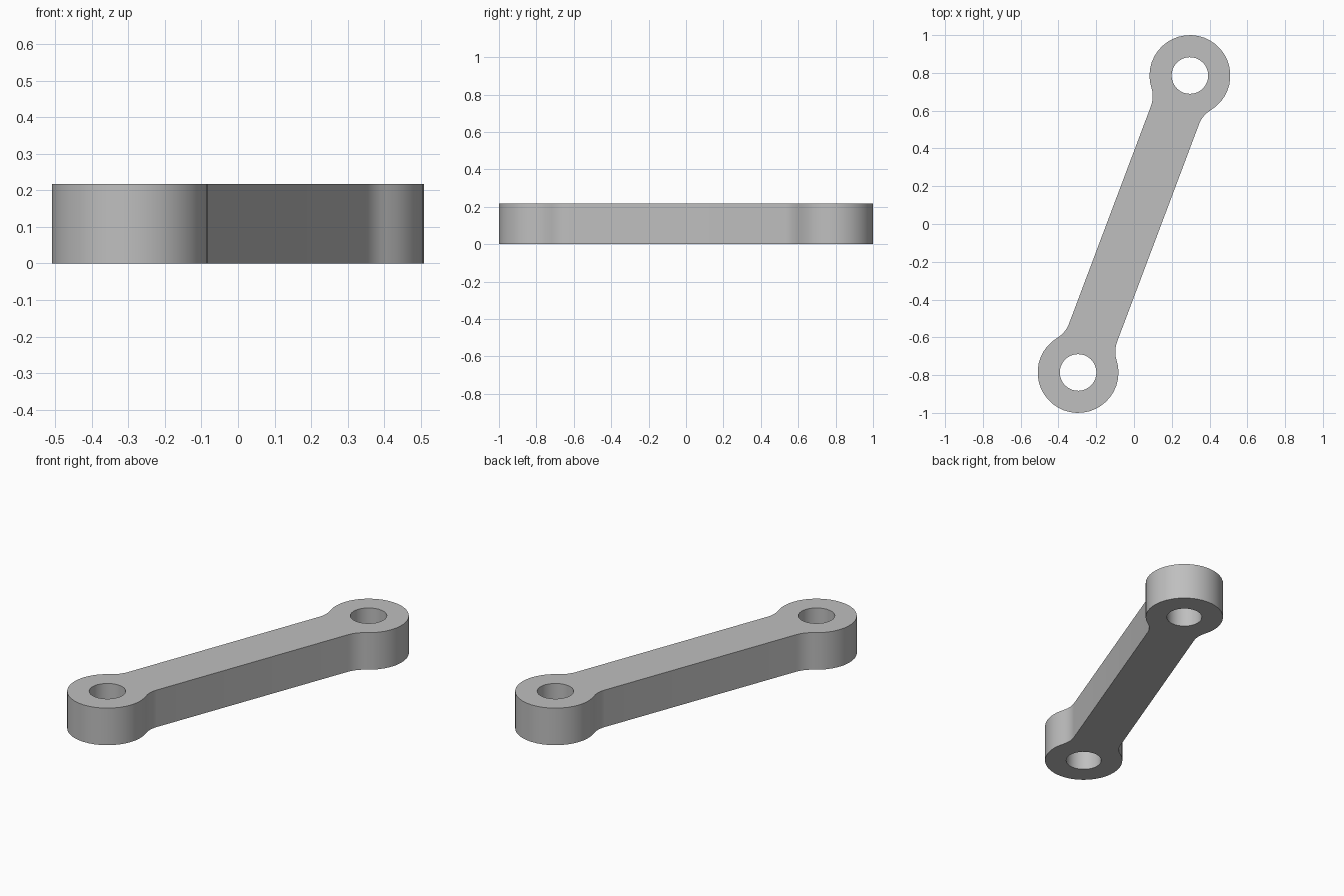
import bpy, bmesh
from math import sqrt, atan2, cos, sin, pi, hypot, radians
from mathutils import Vector, Matrix

cube = bpy.data.objects.get("Cube")
if cube:
    bpy.data.objects.remove(cube, do_unlink=True)

EYE = Vector((0.296, 0.786))     # centre of the back eye; the front eye is opposite
EYE_R, HOLE_R = 0.214, 0.097
BAR_HALF, FILLET_R = 0.136, 0.147
HEIGHT = 0.217
HALF_LENGTH = EYE.length

steel = bpy.data.materials.new("light grey metal")
steel.use_nodes = True
colour = (0.52, 0.52, 0.52, 1)
steel.diffuse_color = colour
steel.node_tree.nodes["Principled BSDF"].inputs["Base Color"].default_value = colour


def arc(cx, cy, r, start, end, steps):
    angles = [start + (end - start) * i / steps for i in range(steps + 1)]
    return [Vector((cx + r * cos(a), cy + r * sin(a), 0)) for a in angles]


def add_loop(bm, points):
    verts = [bm.verts.new(p) for p in points]
    return [bm.edges.new((v, verts[i - 1])) for i, v in enumerate(verts)]


# One end of the outline along +x: fillet, round eye, fillet
fillet_y = BAR_HALF + FILLET_R
fillet_x = HALF_LENGTH - sqrt((EYE_R + FILLET_R) ** 2 - fillet_y ** 2)
join = atan2(fillet_y, fillet_x - HALF_LENGTH)
end = arc(fillet_x, -fillet_y, FILLET_R, pi / 2, pi - join, 5)
end += arc(HALF_LENGTH, 0, EYE_R, -join, join, 28)[1:-1]
end += arc(fillet_x, fillet_y, FILLET_R, join - pi, -pi / 2, 5)

# Full outline by half-turn symmetry, plus the two pin holes
bm = bmesh.new()
edges = add_loop(bm, end + [Vector((-p.x, -p.y, 0)) for p in end])
for side in (1, -1):
    edges += add_loop(bm, arc(side * HALF_LENGTH, 0, HOLE_R, 0, 2 * pi, 32)[:-1])
bmesh.ops.triangle_fill(bm, edges=edges, use_beauty=True, normal=(0, 0, 1))

# Raise the flat shape into a solid and turn it into place
raised = bmesh.ops.extrude_face_region(bm, geom=bm.faces[:], use_keep_orig=True)
top = [g for g in raised["geom"] if isinstance(g, bmesh.types.BMVert)]
bmesh.ops.translate(bm, verts=top, vec=(0, 0, HEIGHT))
bmesh.ops.rotate(bm, verts=bm.verts[:], cent=(0, 0, 0),
                 matrix=Matrix.Rotation(atan2(EYE.y, EYE.x), 3, "Z"))
bmesh.ops.recalc_face_normals(bm, faces=bm.faces[:])

mesh = bpy.data.meshes.new("link_arm")
bm.to_mesh(mesh)
bm.free()
mesh.materials.append(steel)
link = bpy.data.objects.new("link_arm", mesh)
bpy.context.collection.objects.link(link)

# Smooth walls with sharp rims
bpy.ops.object.select_all(action="DESELECT")
link.select_set(True)
bpy.context.view_layer.objects.active = link
bpy.ops.object.shade_smooth_by_angle(angle=radians(30))
